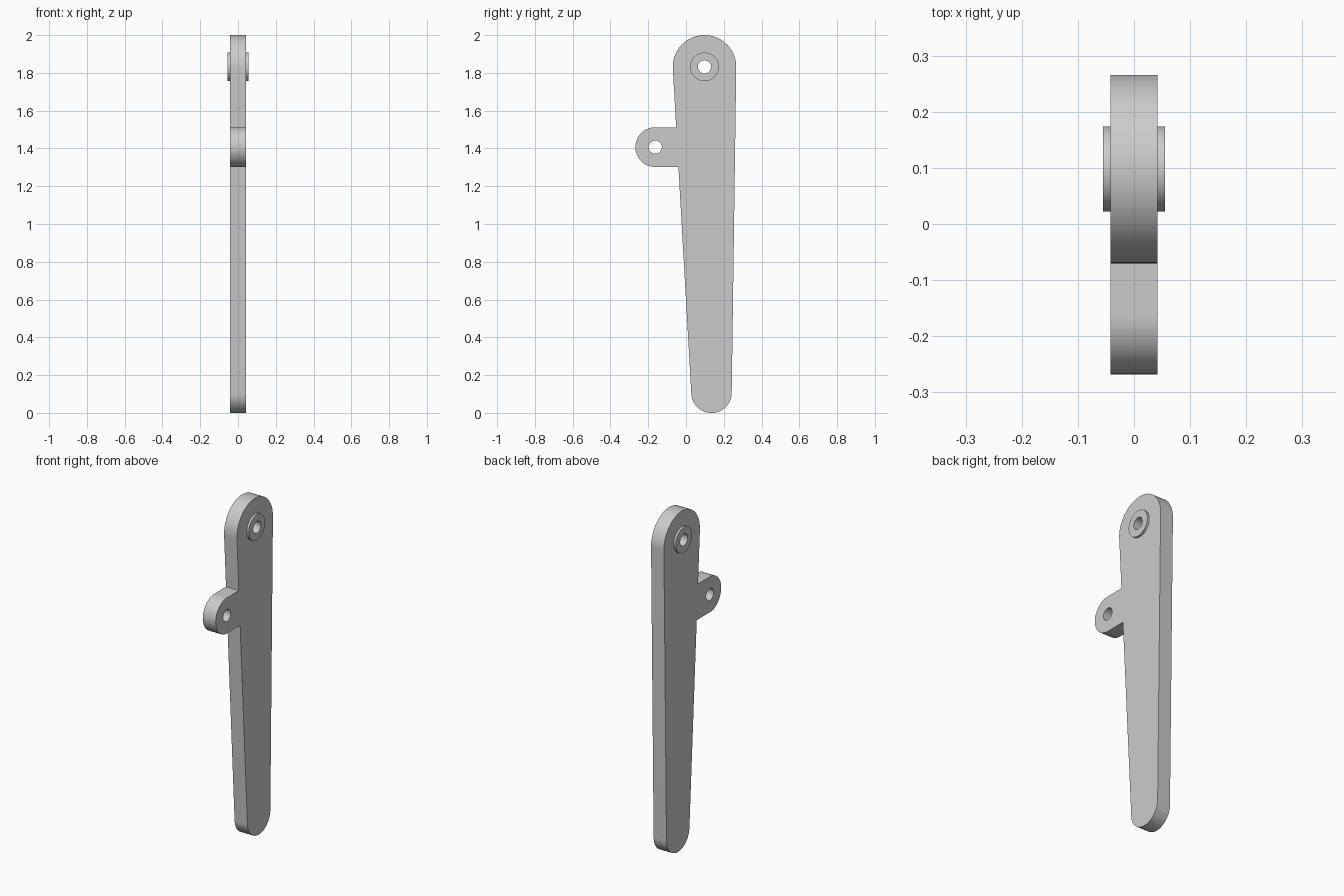
import bpy
from math import pi, sin, cos, asin, atan2, hypot, radians

cube = bpy.data.objects.get("Cube")
if cube:
    bpy.data.objects.remove(cube, do_unlink=True)

# Single flat colour
grey = bpy.data.materials.new("light grey")
colour = (0.6, 0.6, 0.6, 1)
grey.use_nodes = True
grey.diffuse_color = colour
grey.node_tree.nodes["Principled BSDF"].inputs["Base Color"].default_value = colour


def arc(centre, radius, start, end, steps=48):
    return [(centre[0] + radius * cos(start + (end - start) * i / steps),
             centre[1] + radius * sin(start + (end - start) * i / steps))
            for i in range(steps + 1)]


def circle(centre, radius):
    return arc(centre, radius, 0, 2 * pi, 64)[:-1]


def slab(name, loops, half_width):
    """Fill closed (y, z) loops, inner ones becoming holes, and extrude along x."""
    curve = bpy.data.curves.new(name, "CURVE")
    curve.dimensions = "2D"
    curve.fill_mode = "BOTH"
    curve.extrude = half_width
    for loop in loops:
        spline = curve.splines.new("POLY")
        spline.points.add(len(loop) - 1)
        for point, (y, z) in zip(spline.points, loop):
            point.co = (y, z, 0, 1)
        spline.use_cyclic_u = True
    curve.materials.append(grey)
    obj = bpy.data.objects.new(name, curve)
    bpy.context.collection.objects.link(obj)
    obj.rotation_euler = (pi / 2, 0, pi / 2)
    bpy.ops.object.select_all(action="DESELECT")
    obj.select_set(True)
    bpy.context.view_layer.objects.active = obj
    bpy.ops.object.convert(target="MESH")
    obj = bpy.context.object
    # Weld the caps to the rim
    bpy.ops.object.mode_set(mode="EDIT")
    bpy.ops.mesh.select_all(action="SELECT")
    bpy.ops.mesh.remove_doubles(threshold=0.0001)
    bpy.ops.mesh.normals_make_consistent(inside=False)
    bpy.ops.object.mode_set(mode="OBJECT")
    bpy.ops.object.shade_smooth_by_angle(angle=radians(30))
    return obj


# Main circles of the lever, as (y, z) centres and radii
top, top_r = (0.098, 1.832), 0.168
foot, foot_r = (0.135, 0.107), 0.107
lug, lug_r = (-0.163, 1.407), 0.105
hole_r, bush_r = 0.035, 0.076

# Tangent directions joining the two end circles
dy, dz = top[0] - foot[0], top[1] - foot[1]
axis = atan2(dz, dy)
flare = asin((top_r - foot_r) / hypot(dy, dz))
right = axis - pi / 2 - flare
left = axis + pi / 2 + flare

top_arc = arc(top, top_r, right, left)
foot_arc = arc(foot, foot_r, left, right + 2 * pi)


def left_edge(z):
    (y0, z0), (y1, z1) = top_arc[-1], foot_arc[0]
    return (y0 + (y1 - y0) * (z - z0) / (z1 - z0), z)


# Lever arm with its side lug
outline = (top_arc
           + [left_edge(lug[1] + lug_r)]
           + arc(lug, lug_r, pi / 2, 3 * pi / 2)
           + [left_edge(lug[1] - lug_r)]
           + foot_arc)
slab("lever_arm", [outline, circle(top, bush_r), circle(lug, hole_r)], 0.042)

# Pivot bushing standing proud of both faces
slab("pivot_bushing", [circle(top, bush_r), circle(top, hole_r)], 0.055)
